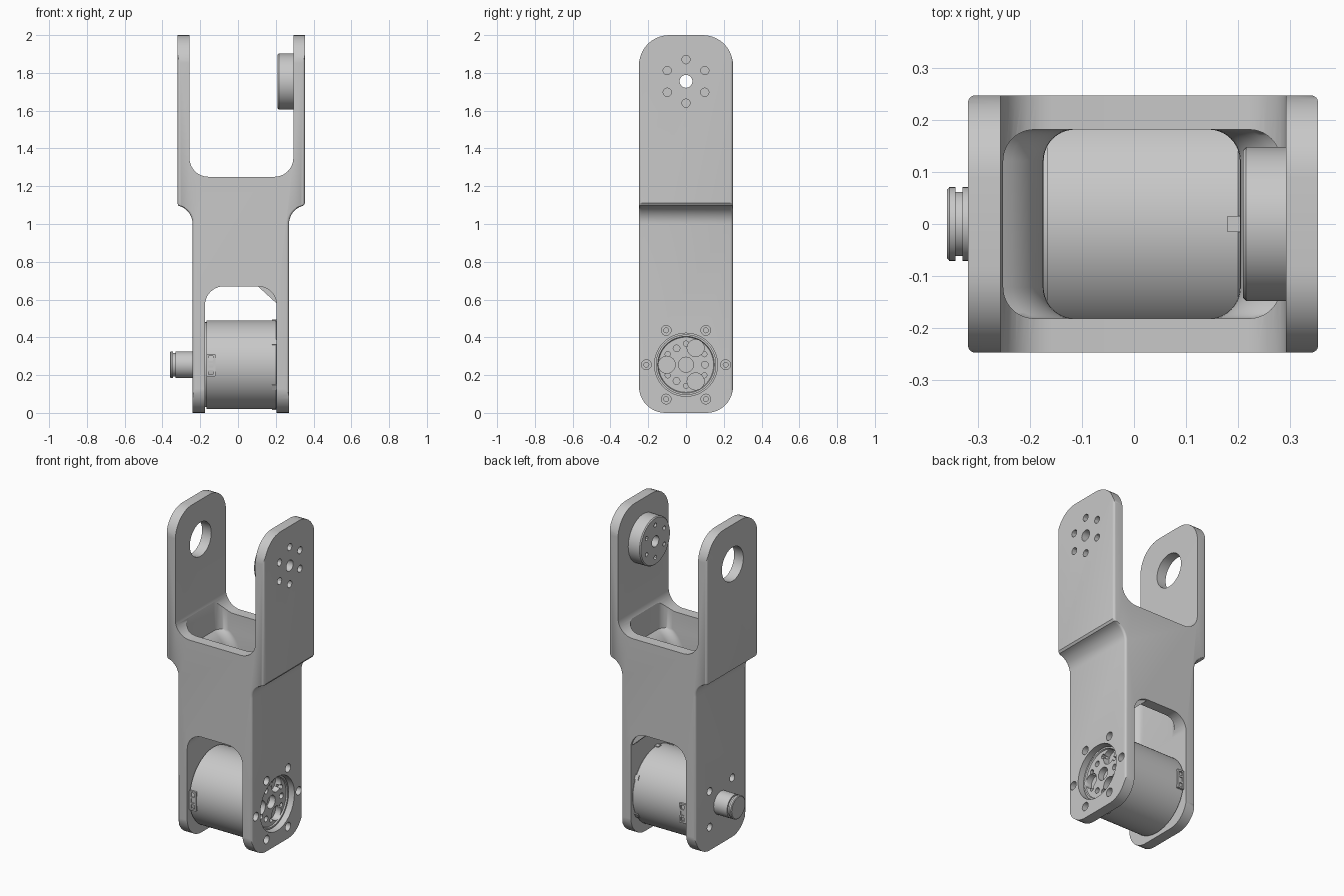
import bpy, bmesh, math
from mathutils import Vector

cube = bpy.data.objects.get("Cube")
if cube:
    bpy.data.objects.remove(cube, do_unlink=True)

grey = bpy.data.materials.new("machined grey")
grey.use_nodes = True
COLOUR = (0.58, 0.58, 0.58, 1)
grey.diffuse_color = COLOUR
grey.node_tree.nodes["Principled BSDF"].inputs["Base Color"].default_value = COLOUR

JOINT_Z, MOTOR_Z, HALF_Y, EDGE = 1.755, 0.255, 0.248, 0.014


def loft(name, rings):
    """Skin a list of equal-length point rings and cap both ends."""
    bm = bmesh.new()
    loops = [[bm.verts.new(p) for p in ring] for ring in rings]
    for a, b in zip(loops, loops[1:]):
        for i in range(len(a)):
            j = (i + 1) % len(a)
            bm.faces.new((a[i], a[j], b[j], b[i]))
    bm.faces.new(loops[0][::-1])
    bm.faces.new(loops[-1])
    bmesh.ops.recalc_face_normals(bm, faces=bm.faces)
    mesh = bpy.data.meshes.new(name)
    bm.to_mesh(mesh)
    bm.free()
    obj = bpy.data.objects.new(name, mesh)
    bpy.context.collection.objects.link(obj)
    mesh.materials.append(grey)
    return obj


def arc(cu, cv, r, start, end, n=10):
    angles = [math.radians(start + (end - start) * i / n) for i in range(n + 1)]
    return [(cu + r * math.cos(a), cv + r * math.sin(a)) for a in angles]


def rounded(u0, u1, v0, v1, low, high):
    """Rounded rectangle with separate radii for the low and high corners."""
    return (arc(u1 - low, v0 + low, low, -90, 0) + arc(u1 - high, v1 - high, high, 0, 90)
            + arc(u0 + high, v1 - high, high, 90, 180) + arc(u0 + low, v0 + low, low, 180, 270))


def prism_x(name, pts, x0, x1):
    return loft(name, [[(x, u, v) for u, v in pts] for x in (x0, x1)])


def prism_y(name, pts, y0, y1):
    return loft(name, [[(u, y, v) for u, v in pts] for y in (y0, y1)])


def lathe_x(name, profile, y=0, z=MOTOR_Z, n=48):
    """Turned part along x from (x, radius) pairs."""
    return loft(name, [[(x, y + r * math.cos(math.tau * i / n), z + r * math.sin(math.tau * i / n))
                        for i in range(n)] for x, r in profile])


def rod(r, x0, x1, y=0, z=MOTOR_Z, n=24):
    return lathe_x("cutter", [(x0, r), (x1, r)], y, z, n)


def cut(obj, *cutters, operation='DIFFERENCE'):
    for cutter in cutters:
        cutter.hide_render = True
        mod = obj.modifiers.new("cut", 'BOOLEAN')
        mod.operation, mod.solver, mod.object = operation, 'EXACT', cutter
        bpy.context.view_layer.objects.active = obj
        bpy.ops.object.modifier_apply(modifier=mod.name)
        bpy.data.objects.remove(cutter, do_unlink=True)


def around(radius, z, count, start=0):
    for i in range(count):
        a = math.radians(start + 360 * i / count)
        yield radius * math.cos(a), z + radius * math.sin(a)


def frame_outline(d):
    """Stepped front outline with both flanks moved in by d."""
    left = [(-0.24, -0.2)] + arc(-0.34, 1.0, 0.1, 0, 76) + [(-0.32, 1.11), (-0.32, 2.2)]
    right = [(0.355, 2.2), (0.355, 1.11)] + arc(0.37, 1.0, 0.1, 104, 180) + [(0.27, -0.2)]
    return [(x + d, z) for x, z in left] + [(x - d, z) for x, z in right]


# Link frame: outline with softened long edges, trimmed by the rounded side shape
softening = [(EDGE * (1 - math.cos(a)), EDGE * (1 - math.sin(a)))
             for a in (math.pi / 2 * i / 4 for i in range(5))]
edge_rings = [(-HALF_Y + dy, dx) for dx, dy in reversed(softening)]
edge_rings += [(-y, d) for y, d in reversed(edge_rings)]
frame = loft("link_frame", [[(x, y, z) for x, z in frame_outline(d)] for y, d in edge_rings])
side = HALF_Y + 0.001
cut(frame, prism_x("cutter", rounded(-side, side, 0, 2, 0.14, 0.16), -1, 1),
    operation='INTERSECT')

# Fork slot, motor window and the flared cavity joining them
fork_slot = prism_y("cutter", rounded(-0.257, 0.293, 1.25, 2.5, 0.1, 0.1), -1, 1)
window = prism_y("cutter", rounded(-0.175, 0.205, -0.3, 0.67, 0.1, 0.1), -1, 1)
sections = [(0.5, -0.174, 0.204)]
for i in range(9):
    a = math.radians(58 * i / 8)
    x, z = 0.166 * math.cos(a), 1.0 + 0.166 * math.sin(a)
    sections.append((z, -0.34 + x, 0.37 - x))
sections.append((1.45,) + sections[-1][1:])
cavity = loft("cutter", [[(x, y, z) for x, y in rounded(x0, x1, -0.182, 0.182, 0.06, 0.06)]
                         for z, x0, x1 in sections])
cut(frame, fork_slot, window, cavity)

# Bores: fork bearing, hub pattern, motor opening and screw holes
cut(frame, rod(0.105, -0.5, -0.2, z=JOINT_Z, n=48), rod(0.034, 0.25, 0.5, z=JOINT_Z),
    rod(0.167, 0.15, 0.5, n=48))
for y, z in around(0.115, JOINT_Z, 6, 30):
    cut(frame, rod(0.022, 0.25, 0.5, y, z, 12))
for y, z in around(0.21, MOTOR_Z, 6):
    cut(frame, rod(0.026, 0.22, 0.5, y, z, 16), rod(0.013, 0.15, 0.5, y, z, 12))
for y, z in around(0.157, MOTOR_Z, 4, 45):
    cut(frame, rod(0.024, -0.5, -0.19, y, z, 16))

# Small corner gusset on the rear window
gusset = prism_y("window_gusset", [(0.1, 0.675), (0.21, 0.675), (0.21, 0.575)], 0.185, 0.235)

# Output hub inside the fork
hub = lathe_x("fork_hub", [(0.21, 0.142), (0.216, 0.148), (0.295, 0.148)], z=JOINT_Z)
cut(hub, rod(0.034, 0.1, 0.5, z=JOINT_Z))
for y, z in around(0.1, JOINT_Z, 6, 30):
    cut(hub, rod(0.013, 0.1, 0.25, y, z, 12))

# Motor can with end hub
motor = lathe_x("motor", [(-0.18, 0.225), (-0.168, 0.225), (-0.168, 0.235), (0.2, 0.235),
                          (0.206, 0.23), (0.206, 0.16), (0.236, 0.16), (0.236, 0.15),
                          (0.228, 0.146)], n=72)
cut(motor, rod(0.04, 0.19, 0.5))
for y, z in around(0.102, MOTOR_Z, 3, 60):
    cut(motor, rod(0.045, 0.19, 0.5, y, z))
for y, z in around(0.112, MOTOR_Z, 6, 30):
    cut(motor, rod(0.014, 0.2, 0.5, y, z, 12))
for y, z in around(0.1, MOTOR_Z, 3, 0):
    cut(motor, rod(0.018, 0.2, 0.5, y, z, 12))

parts = [frame, gusset, hub, motor]

# Rim tabs on the motor
for y, z in around(0.235, MOTOR_Z, 6, 30):
    outward = Vector((0, y, z - MOTOR_Z)).normalized()
    across = Vector((0, -outward.z, outward.y)) * 0.015
    centre = Vector((0, y, z))
    ring = [centre + outward * d + across * s
            for d, s in ((-0.02, -1), (0.005, -1), (0.005, 1), (-0.02, 1))]
    parts.append(loft("motor_tab", [[p + Vector((x, 0, 0)) for p in ring] for x in (0.18, 0.207)]))

# Cable sockets on both sides of the motor
for s in (-1, 1):
    socket = prism_y("cable_socket", rounded(-0.167, -0.12, 0.193, 0.312, 0.004, 0.004),
                     s * 0.2, s * 0.24)
    for z in (0.215, 0.252, 0.289):
        cut(socket, prism_y("cutter", rounded(-0.156, -0.131, z - 0.013, z + 0.013, 0.004, 0.004),
                            s * 0.222, s * 0.3))
    parts.append(socket)

# Encoder knob on the right side
parts.append(lathe_x("rear_knob", [(-0.36, 0.066), (-0.356, 0.071), (-0.344, 0.071), (-0.344, 0.062),
                                   (-0.331, 0.062), (-0.331, 0.071), (-0.2, 0.071)]))

# Smooth shading with sharp machined edges
bpy.ops.object.select_all(action='DESELECT')
for obj in parts:
    obj.select_set(True)
bpy.context.view_layer.objects.active = frame
bpy.ops.object.shade_smooth_by_angle(angle=math.radians(30))
